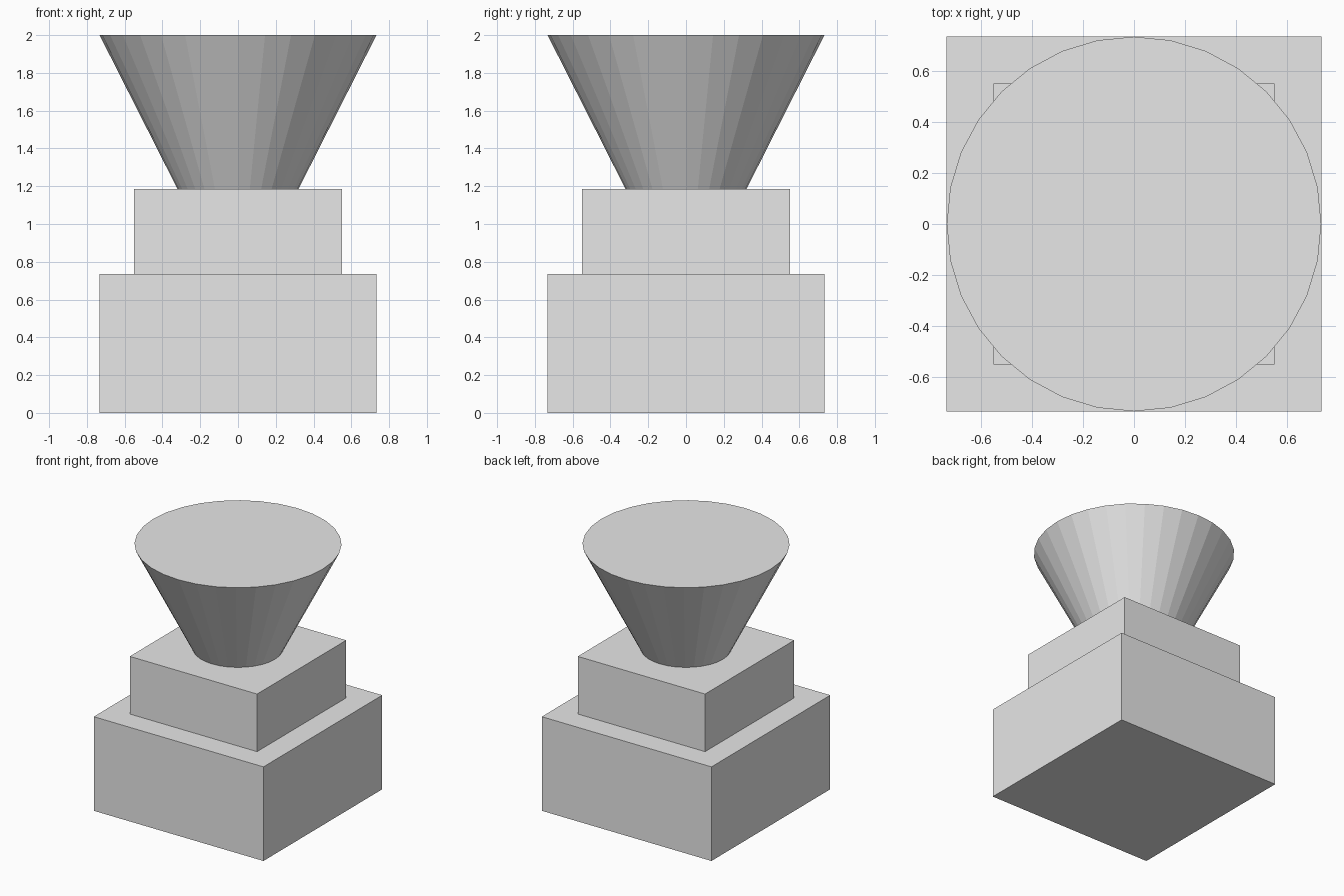
import bpy

if "Cube" in bpy.data.objects:
    bpy.data.objects.remove(bpy.data.objects["Cube"], do_unlink=True)

# Single plain grey
grey = bpy.data.materials.new("light_grey")
grey.use_nodes = True
colour = (0.8, 0.8, 0.8, 1.0)
grey.diffuse_color = colour
grey.node_tree.nodes["Principled BSDF"].inputs["Base Color"].default_value = colour


def finish(name):
    obj = bpy.context.object
    obj.name = name
    obj.data.materials.append(grey)
    return obj


def block(name, width, bottom, top):
    bpy.ops.mesh.primitive_cube_add(size=1, location=(0, 0, (bottom + top) / 2))
    obj = finish(name)
    obj.scale = (width, width, top - bottom)
    bpy.ops.object.transform_apply(location=False, rotation=False, scale=True)


# Stepped square base
block("base_block", 1.466, 0, 0.735)
block("upper_block", 1.1, 0.735, 1.185)

# Flared, faceted cup with a closed top
bpy.ops.mesh.primitive_cone_add(vertices=32, radius1=0.32, radius2=0.733,
                                depth=0.815, location=(0, 0, 1.5925))
finish("flared_top")
